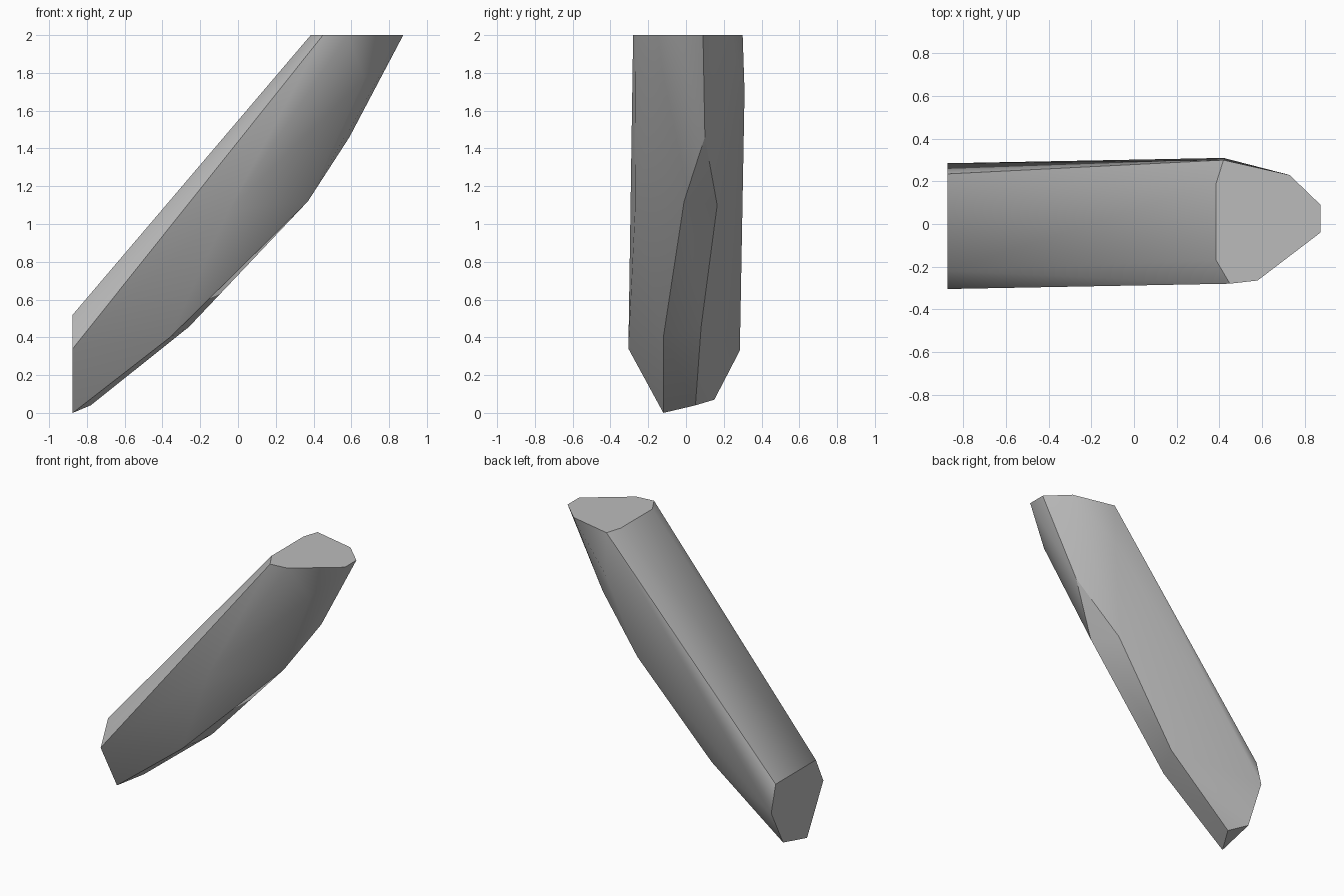
import bpy, bmesh, math

cube = bpy.data.objects.get("Cube")
if cube:
    bpy.data.objects.remove(cube, do_unlink=True)

END_X, TOP_Z = -0.875, 2.0

# Flat upper cap outline (x, y)
top_cap = [(.385, .19), (.385, -.17), (.45, -.28), (.58, -.265),
           (.875, -.04), (.875, .09), (.73, .23), (.42, .30)]
# Flat lower end outline (y, z)
end_cap = [(-.22, .52), (.235, .52), (.285, .33), (.15, .07), (-.12, 0), (-.305, .34)]
# Corners along the underside and flanks
belly = [(-.78, .05, .04), (-.26, .08, .455), (.27, .165, 1.1), (.37, -.01, 1.12),
         (.59, .1, 1.46)]
flanks = [(-.36, -.12, .4), (-.28, -.13, .52), (-.05, -.27, 1.07),
          (.67, -.14, 1.77), (.42, .31, 1.7)]

points = [(x, y, TOP_Z) for x, y in top_cap]
points += [(END_X, y, z) for y, z in end_cap]
points += belly + flanks

# Wrap the corners into one faceted shard
bm = bmesh.new()
for p in points:
    bm.verts.new(p)
hull = bmesh.ops.convex_hull(bm, input=bm.verts[:])
bmesh.ops.delete(bm, geom=[v for v in bm.verts if not v.link_faces], context='VERTS')
bmesh.ops.dissolve_limit(bm, angle_limit=math.radians(0.5),
                         verts=bm.verts[:], edges=bm.edges[:])
bmesh.ops.recalc_face_normals(bm, faces=bm.faces[:])

mesh = bpy.data.meshes.new("slanted_shard")
bm.to_mesh(mesh)
bm.free()
shard = bpy.data.objects.new("slanted_shard", mesh)
bpy.context.collection.objects.link(shard)

# Plain grey surface
grey = bpy.data.materials.new("stone_grey")
grey.use_nodes = True
colour = (0.5, 0.5, 0.5, 1)
grey.diffuse_color = colour
grey.node_tree.nodes["Principled BSDF"].inputs["Base Color"].default_value = colour
mesh.materials.append(grey)

# Soft shading with sharp main ridges
bpy.ops.object.select_all(action='DESELECT')
shard.select_set(True)
bpy.context.view_layer.objects.active = shard
bpy.ops.object.shade_smooth_by_angle(angle=math.radians(30))
